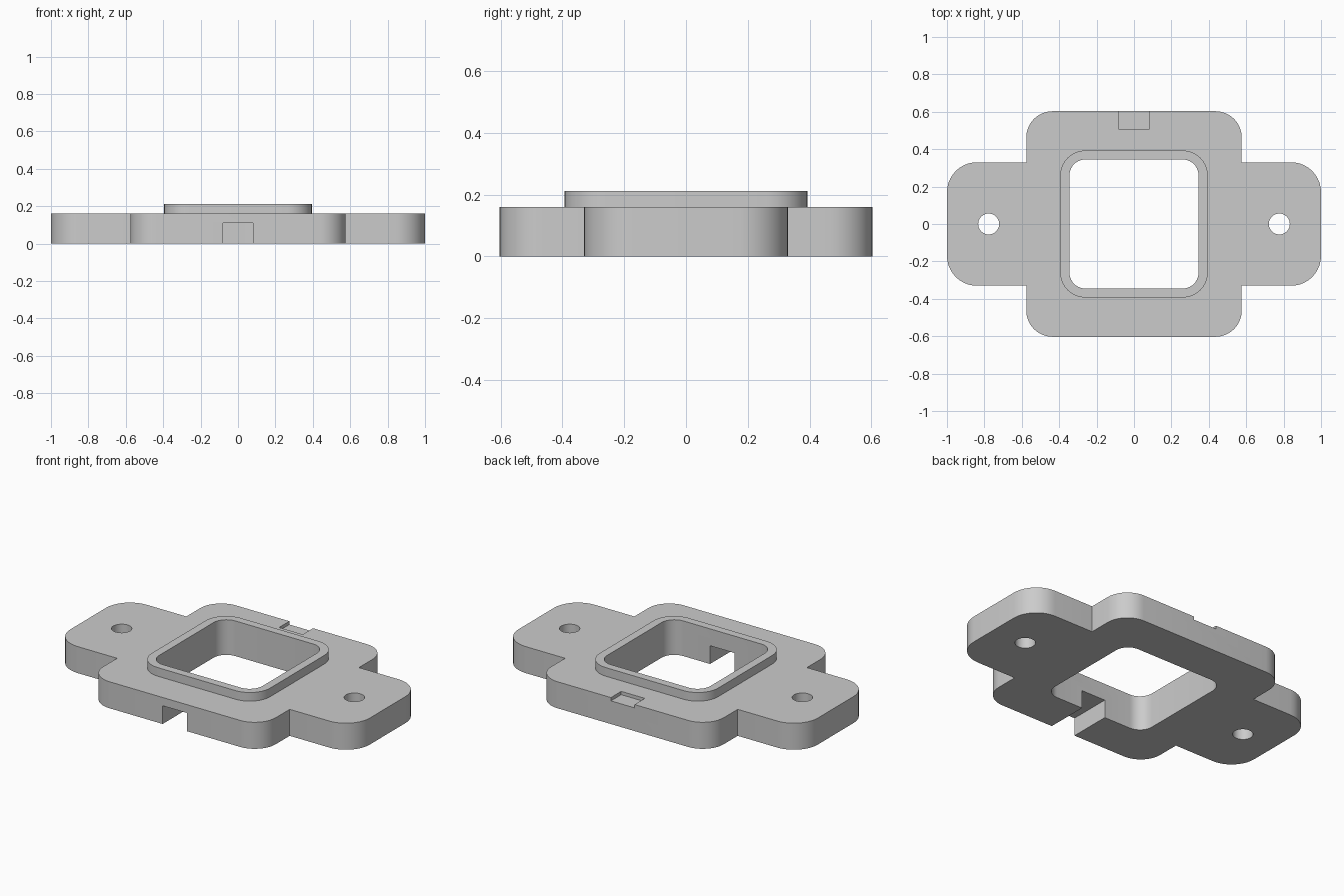
import bpy, bmesh, math
from mathutils import Vector

cube = bpy.data.objects.get("Cube")
if cube:
    bpy.data.objects.remove(cube, do_unlink=True)

grey = bpy.data.materials.new("light_grey")
grey.use_nodes = True
colour = (0.6, 0.6, 0.6, 1)
grey.diffuse_color = colour
grey.node_tree.nodes["Principled BSDF"].inputs["Base Color"].default_value = colour


def rounded(corners, steps=10):
    """Round the right-angled corners (x, y, radius) of an outline."""
    points = []
    for i, (x, y, r) in enumerate(corners):
        p = Vector((x, y))
        if r == 0:
            points.append(p)
            continue
        before = (Vector(corners[i - 1][:2]) - p).normalized()
        after = (Vector(corners[(i + 1) % len(corners)][:2]) - p).normalized()
        for s in range(steps + 1):
            t = math.pi / 2 * s / steps
            points.append(p + r * (before + after) - r * (math.cos(t) * after + math.sin(t) * before))
    return points


def rectangle(x0, x1, y0, y1, r=0):
    return rounded([(x0, y0, r), (x1, y0, r), (x1, y1, r), (x0, y1, r)])


def circle(cx, cy, r, n=40):
    return [Vector((cx + r * math.cos(math.tau * i / n), cy + r * math.sin(math.tau * i / n)))
            for i in range(n)]


def prism(name, outline, z0, z1):
    bm = bmesh.new()
    face = bm.faces.new([bm.verts.new((p.x, p.y, z0)) for p in outline])
    top = bmesh.ops.extrude_face_region(bm, geom=[face])["geom"]
    bmesh.ops.translate(bm, vec=(0, 0, z1 - z0),
                        verts=[v for v in top if isinstance(v, bmesh.types.BMVert)])
    bmesh.ops.recalc_face_normals(bm, faces=bm.faces)
    mesh = bpy.data.meshes.new(name)
    bm.to_mesh(mesh)
    bm.free()
    mesh.materials.append(grey)
    obj = bpy.data.objects.new(name, mesh)
    bpy.context.collection.objects.link(obj)
    return obj


def combine(target, tool, operation):
    mod = target.modifiers.new(tool.name, "BOOLEAN")
    mod.operation, mod.object, mod.solver = operation, tool, "EXACT"
    bpy.context.view_layer.objects.active = target
    bpy.ops.object.modifier_apply(modifier=mod.name)
    bpy.data.objects.remove(tool, do_unlink=True)


# Base plate with two mounting ears
THICK, W, D, EAR = 0.16, 0.576, 0.603, 0.33
quarter = [(1, EAR, 0.16), (W, EAR, 0), (W, D, 0.14)]
half = quarter + [(-x, y, r) for x, y, r in reversed(quarter)]
body = prism("mounting_plate", rounded(half + [(-x, -y, r) for x, y, r in half]), 0, THICK)

# Raised lip around the opening
combine(body, prism("lip", rectangle(-0.395, 0.395, -0.393, 0.393, 0.135), 0.08, 0.212), "UNION")

# Central opening, screw holes, front cable slot and shallow back recess
cutters = [
    prism("opening", rectangle(-0.345, 0.345, -0.345, 0.345, 0.085), -0.1, 0.4),
    prism("left_hole", circle(0.777, 0, 0.056), -0.1, 0.4),
    prism("right_hole", circle(-0.777, 0, 0.056), -0.1, 0.4),
    prism("cable_slot", rectangle(-0.081, 0.081, -0.8, -0.2), -0.1, 0.11),
    prism("back_recess", rectangle(-0.079, 0.079, 0.505, 0.8), THICK - 0.02, 0.4),
]
for cutter in cutters:
    combine(body, cutter, "DIFFERENCE")

# Smooth curved walls, sharp rims
bpy.ops.object.select_all(action="DESELECT")
body.select_set(True)
bpy.context.view_layer.objects.active = body
bpy.ops.object.shade_smooth_by_angle(angle=math.radians(30))
